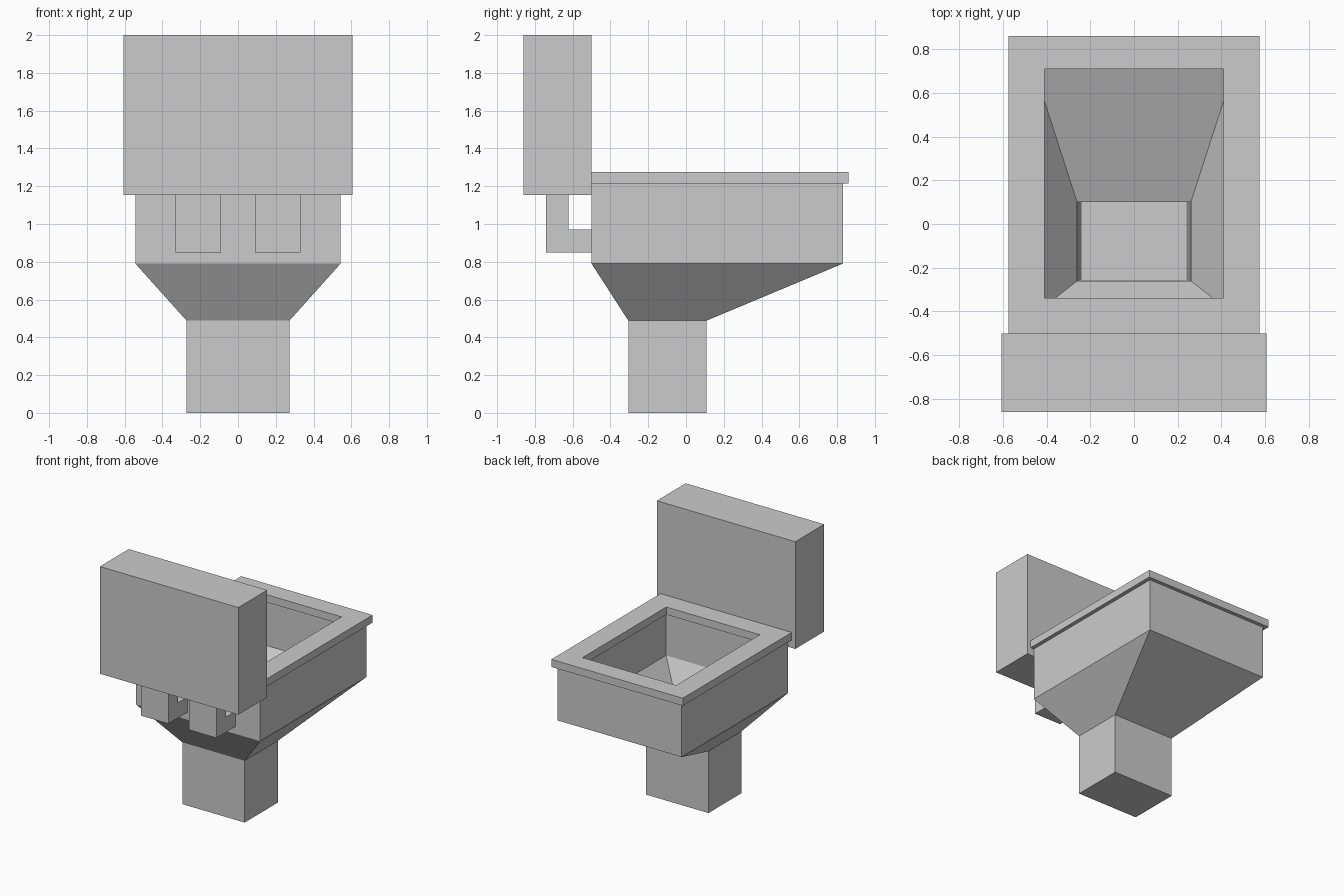
import bpy, bmesh

if "Cube" in bpy.data.objects:
    bpy.data.objects.remove(bpy.data.objects["Cube"])


def finish(name, bm):
    bmesh.ops.recalc_face_normals(bm, faces=bm.faces)
    mesh = bpy.data.meshes.new(name)
    bm.to_mesh(mesh)
    bm.free()
    obj = bpy.data.objects.new(name, mesh)
    bpy.context.collection.objects.link(obj)
    return obj


def loft(name, rings, closed=False):
    """Skin rectangular rings (half width, y min, y max, z); cap the ends or join them."""
    bm = bmesh.new()
    loops = [[bm.verts.new(p) for p in
              ((-hx, y0, z), (hx, y0, z), (hx, y1, z), (-hx, y1, z))]
             for hx, y0, y1, z in rings]
    pairs = list(zip(loops, loops[1:]))
    if closed:
        pairs.append((loops[-1], loops[0]))
    else:
        bm.faces.new(loops[0])
        bm.faces.new(loops[-1])
    for a, b in pairs:
        for i in range(4):
            j = (i + 1) % 4
            bm.faces.new((a[i], a[j], b[j], b[i]))
    return finish(name, bm)


def extrude_profile(name, profile, x0, x1):
    """Extrude a (y, z) outline along x."""
    bm = bmesh.new()
    face = bm.faces.new([bm.verts.new((x0, y, z)) for y, z in profile])
    new = bmesh.ops.extrude_face_region(bm, geom=[face])["geom"]
    verts = [v for v in new if isinstance(v, bmesh.types.BMVert)]
    bmesh.ops.translate(bm, verts=verts, vec=(x1 - x0, 0, 0))
    return finish(name, bm)


# Pedestal, funnel and bowl: outside going up, then inside going down
loft("bowl", [
    (0.272, -0.305, 0.108, 0.0),
    (0.272, -0.305, 0.108, 0.488),
    (0.543, -0.50, 0.83, 0.79),
    (0.543, -0.50, 0.83, 1.215),
    (0.475, -0.43, 0.765, 1.215),
    (0.475, -0.43, 0.765, 0.84),
    (0.26, -0.26, 0.10, 0.57),
    (0.24, -0.255, 0.10, 0.07),
])

# Overhanging rim with rectangular opening
loft("rim", [
    (0.574, -0.50, 0.86, 1.215),
    (0.574, -0.50, 0.86, 1.275),
    (0.409, -0.338, 0.708, 1.275),
    (0.409, -0.338, 0.708, 1.215),
], closed=True)

# Water tank
loft("tank", [(0.605, -0.86, -0.50, 1.153), (0.605, -0.86, -0.50, 2.0)])

# Pair of elbow brackets joining tank and bowl
elbow = [(-0.74, 1.153), (-0.74, 0.85), (-0.50, 0.85),
         (-0.50, 0.97), (-0.622, 0.97), (-0.622, 1.153)]
brackets = extrude_profile("tank_brackets", elbow, 0.09, 0.33)
brackets.modifiers.new("mirror", 'MIRROR').use_clip = False
